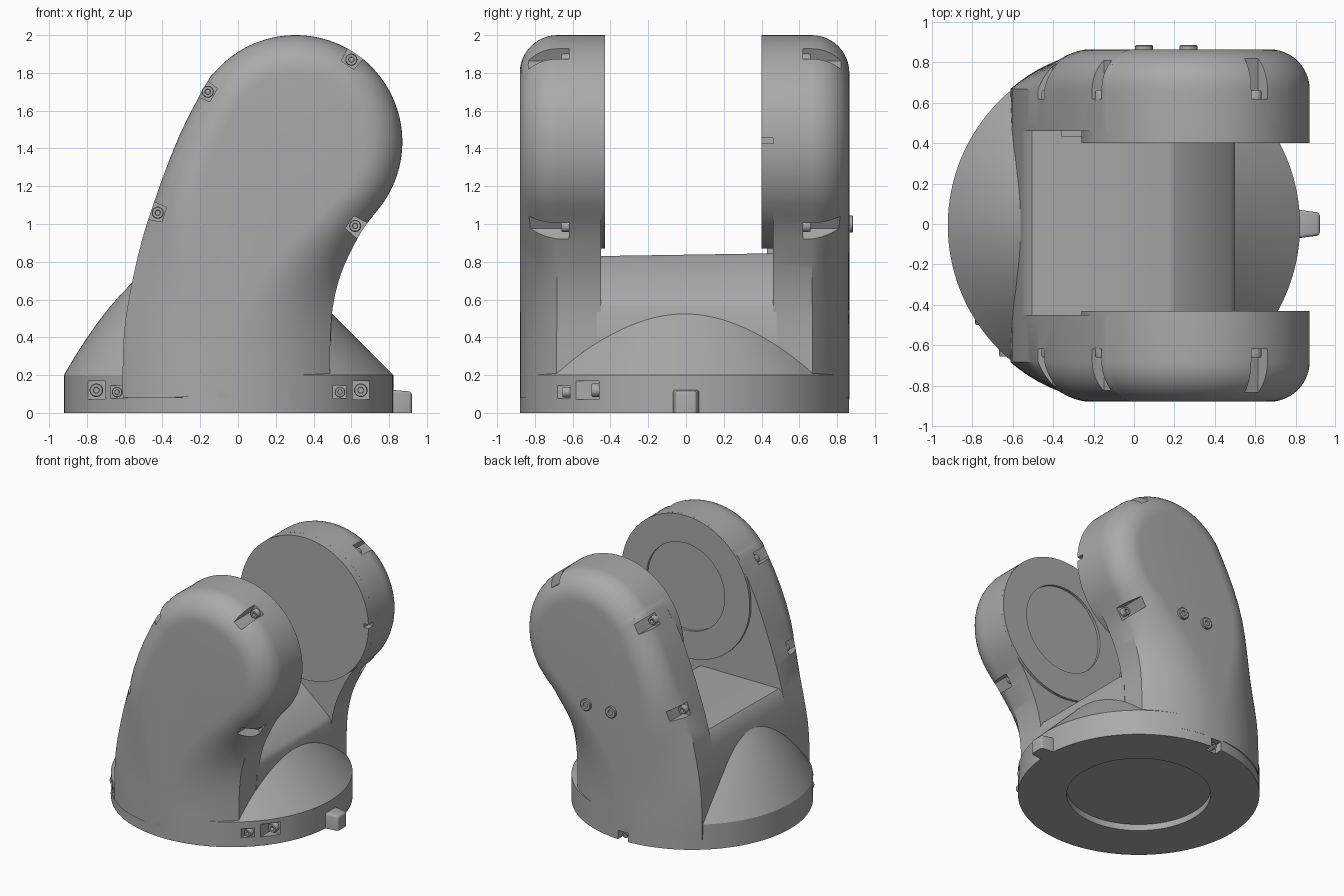
import bpy, bmesh
from math import sin, cos, pi, radians, sqrt
from mathutils import Vector, Matrix

if "Cube" in bpy.data.objects:
    bpy.data.objects.remove(bpy.data.objects["Cube"], do_unlink=True)

grey = bpy.data.materials.new("matte_grey")
grey.use_nodes = True
GREY = (0.40, 0.40, 0.40, 1)
grey.diffuse_color = GREY
grey.node_tree.nodes["Principled BSDF"].inputs["Base Color"].default_value = GREY

CX, CY, R = -0.05, -0.007, 0.872      # turntable base
HX, HZ, HR = 0.305, 1.435, 0.565      # round head of each arm
Y_AXIS = Matrix.Rotation(pi / 2, 4, "X")


def make(name, bm):
    bmesh.ops.recalc_face_normals(bm, faces=bm.faces)
    me = bpy.data.meshes.new(name)
    bm.to_mesh(me)
    bm.free()
    ob = bpy.data.objects.new(name, me)
    bpy.context.collection.objects.link(ob)
    me.materials.append(grey)
    return ob


def select(ob):
    bpy.ops.object.select_all(action="DESELECT")
    ob.select_set(True)
    bpy.context.view_layer.objects.active = ob


def smooth(ob, angle=30):
    select(ob)
    bpy.ops.object.shade_smooth_by_angle(angle=radians(angle))


def cut(ob, cutter_bm):
    cutter = make("cutter", cutter_bm)
    cutter.hide_render = True
    mod = ob.modifiers.new("cut", "BOOLEAN")
    mod.object, mod.operation, mod.solver = cutter, "DIFFERENCE", "EXACT"
    select(ob)
    bpy.ops.object.modifier_apply(modifier=mod.name)
    bpy.data.objects.remove(cutter, do_unlink=True)


def box(bm, x, y, z):
    m = Matrix.LocRotScale(Vector((sum(x), sum(y), sum(z))) / 2, None,
                           Vector((x[1] - x[0], y[1] - y[0], z[1] - z[0])))
    return bmesh.ops.create_cube(bm, size=1, matrix=m)["verts"]


def rod(bm, x, z, r, y0, y1, seg=24):
    m = Matrix.Translation((x, (y0 + y1) / 2, z)) @ Y_AXIS
    bmesh.ops.create_cone(bm, cap_ends=True, segments=seg, radius1=r, radius2=r,
                          depth=abs(y1 - y0), matrix=m)


def lathe(bm, rings, seg):
    """Closed solid from (radius, height function of angle) rings, capped at both ends."""
    loops = [[bm.verts.new((r * cos(2 * pi * i / seg), r * sin(2 * pi * i / seg),
                            h(2 * pi * i / seg) if callable(h) else h))
              for i in range(seg)] for r, h in rings]
    for a, b in zip(loops, loops[1:]):
        for i in range(seg):
            k = (i + 1) % seg
            bm.faces.new((a[i], a[k], b[k], b[i]))
    bm.faces.new(loops[0])
    bm.faces.new(loops[-1])
    return [v for loop in loops for v in loop]


def bolt(name, x, y, z, r, side, h):
    """Socket screw lying along y, head facing the given side."""
    bm = bmesh.new()
    lathe(bm, [(r, -0.01), (r, h * 0.8), (r * 0.88, h), (r * 0.45, h), (r * 0.4, h * 0.4)], 18)
    bm.transform(Matrix.Translation((x, y, z)) @ Matrix.Rotation(-side * pi / 2, 4, "X"))
    smooth(make(name, bm))


def spline(pts, steps=5):
    p = [Vector(q) for q in pts]
    p = [2 * p[0] - p[1]] + p + [2 * p[-1] - p[-2]]
    out = []
    for a, b, c, d in zip(p, p[1:], p[2:], p[3:]):
        for s in range(steps):
            t = s / steps
            out.append(0.5 * (2 * b + (c - a) * t + (2 * a - 5 * b + 4 * c - d) * t * t
                              + (3 * b - a - 3 * c + d) * t ** 3))
    return out + [p[-2]]


# Side outline shared by both arms
left = [(-0.61, 0.08), (-0.61, 0.25), (-0.595, 0.5), (-0.53, 0.83), (-0.45, 1.1), (-0.31, 1.47)]
head = [(HX + HR * cos(radians(a)), HZ + HR * sin(radians(a))) for a in range(146, -41, -6)]
right = [(0.66, 0.97), (0.6, 0.86), (0.55, 0.75), (0.515, 0.63), (0.495, 0.5),
         (0.487, 0.3), (0.487, 0.08)]
outline = spline(left + head + right, 3)


def arm(name, side, inner, outer):
    n = len(outline)
    bm = bmesh.new()
    rings = [[bm.verts.new((p.x, inner, p.y)) for p in outline]]
    for j in range(13):
        t = j / 12
        ring = []
        for i, p in enumerate(outline):
            d = (outline[min(i + 1, n - 1)] - outline[max(i - 1, 0)]).normalized()
            inward = Vector((d.y, -d.x))
            top, span = (1.35, 1.0) if p.x < 0.2 else (1.1, 0.8)
            k = max(0, min(1, (top - p.y) / span))
            k = k * k * (3 - 2 * k)
            # low down the edge follows the round base, at the head it is a fillet
            a = t * pi / 2
            inset = (1 - k) * 0.2 * (1 - cos(a)) + k * 0.52 * t
            drop = (1 - k) * 0.2 * (1 - sin(a)) + k * (R - sqrt(R * R - (0.55 * (1 - t)) ** 2))
            q = p + inward * inset
            ring.append(bm.verts.new((q.x, outer - side * drop, q.y)))
        rings.append(ring)
    for a, b in zip(rings, rings[1:]):
        for i in range(n):
            k = (i + 1) % n
            bm.faces.new((a[i], a[k], b[k], b[i]))
    bm.faces.new(rings[0])
    bm.faces.new(rings[-1])
    ob = make(name, bm)

    # Screw pockets opening through the rounded edge
    pockets = bmesh.new()
    spots = [(-0.16, 1.70, 150), (0.6, 1.87, 56), (-0.425, 1.06, 162), (0.62, 0.99, -35)]
    for x, z, ang in spots:
        vs = box(pockets, (-0.035, 0.1), (0.62, 1.0), (-0.04, 0.04))
        for v in vs:
            if v.co.x > 0:
                v.co.z *= 1.4
        m = Matrix.Translation((x, 0, z)) @ Matrix.Rotation(-radians(ang), 4, "Y")
        if side < 0:
            m = m @ Matrix.Scale(-1, 4, (0, 1, 0))
        bmesh.ops.transform(pockets, matrix=m, verts=vs)
        bolt(name + "_screw", x, side * 0.62, z, 0.032, side, 0.04)
    cut(ob, pockets)
    smooth(ob)


arm("front_arm", -1, -0.45, -0.88)
arm("back_arm", 1, 0.46, 0.865)

# Round pads on the inner faces of the heads
for name, y0, y1 in (("front_pad", -0.47, -0.43), ("back_pad", 0.48, 0.40)):
    bm = bmesh.new()
    rod(bm, HX, HZ, HR, y0, y1, 96)
    pad = make(name, bm)
    bm = bmesh.new()
    if y0 < 0:
        rod(bm, HX, HZ, 0.345, -0.462, -0.4, 64)
    else:
        box(bm, (0.83, 0.9), (0.39, 0.46), (1.425, 1.455))
    cut(pad, bm)
    smooth(pad)

# Bridge between the arms
bm = bmesh.new()
section = [(p.x, p.y) for p in outline if p.x < 0 and p.y < 0.8]
section += [(-0.535, 0.8), (-0.505, 0.83), (0.17, 0.83), (0.2, 0.82), (0.48, 0.6), (0.5, 0.56),
            (0.487, 0.3), (0.487, 0.08)]
face = bm.faces.new([bm.verts.new((x, -0.47, z)) for x, z in section])
ext = bmesh.ops.extrude_face_region(bm, geom=[face])["geom"]
for v in ext:
    if isinstance(v, bmesh.types.BMVert):
        v.co.y = 0.48
        if v.co.z > 0.79 and v.co.x > -0.52:
            v.co.z += 0.015
smooth(make("bridge", bm))

# Base with hollow underside and a sloping shoulder, steeper on one side
def shoulder(t):
    def height(a):
        m = (1 - cos(a)) / 2
        return 0.2 + t * ((1 - m) * 1.0 + m * (1.75 - 1.1 * t))
    return height


bm = bmesh.new()
rings = [(0.52, 0.05), (0.52, 0), (R, 0), (R, 0.2)]
rings += [(R - t, shoulder(t)) for t in (0.06, 0.12, 0.18, 0.24, 0.3, 0.36, 0.42)]
lathe(bm, rings, 128)
bm.transform(Matrix.Translation((CX, CY, 0)))
base = make("base", bm)

bm = bmesh.new()
for s in (-1, 1):
    for off, w, floor, z0, z1, r in ((0.70, 0.045, -0.46, 0.07, 0.17, 0.036),
                                     (0.59, 0.036, -0.615, 0.075, 0.145, 0.028)):
        x = CX + s * off
        box(bm, (x - w, x + w), (-1, floor), (z0, z1))
        bolt("base_screw", x, floor, (z0 + z1) / 2, r, -1, 0.04)
box(bm, (CX - 0.045, CX + 0.045), (0.8, 1), (-0.05, 0.07))
cut(base, bm)
smooth(base)
bolt("notch_screw", CX, 0.8, 0.035, 0.025, 1, 0.04)

# Tapered key tab on the base
bm = bmesh.new()
for v in box(bm, (0.78, 0.92), (-0.075, 0.075), (0, 0.125)):
    if v.co.x > 0.9:
        v.co.y *= 0.75
        v.co.z *= 0.9
bmesh.ops.bevel(bm, geom=[e for e in bm.edges if max(v.co.z for v in e.verts) > 0.1],
                offset=0.015, segments=3, affect="EDGES", profile=0.5)
smooth(make("key_tab", bm))

# Small stop block under the back pad
bm = bmesh.new()
box(bm, (-0.36, -0.25), (0.43, 0.49), (0.8, 0.93))
make("stop_block", bm)

# Two screw heads on the outer face of the back arm
for x in (0.05, 0.27):
    bolt("side_screw", x, 0.865, 1.0, 0.045, 1, 0.02)
